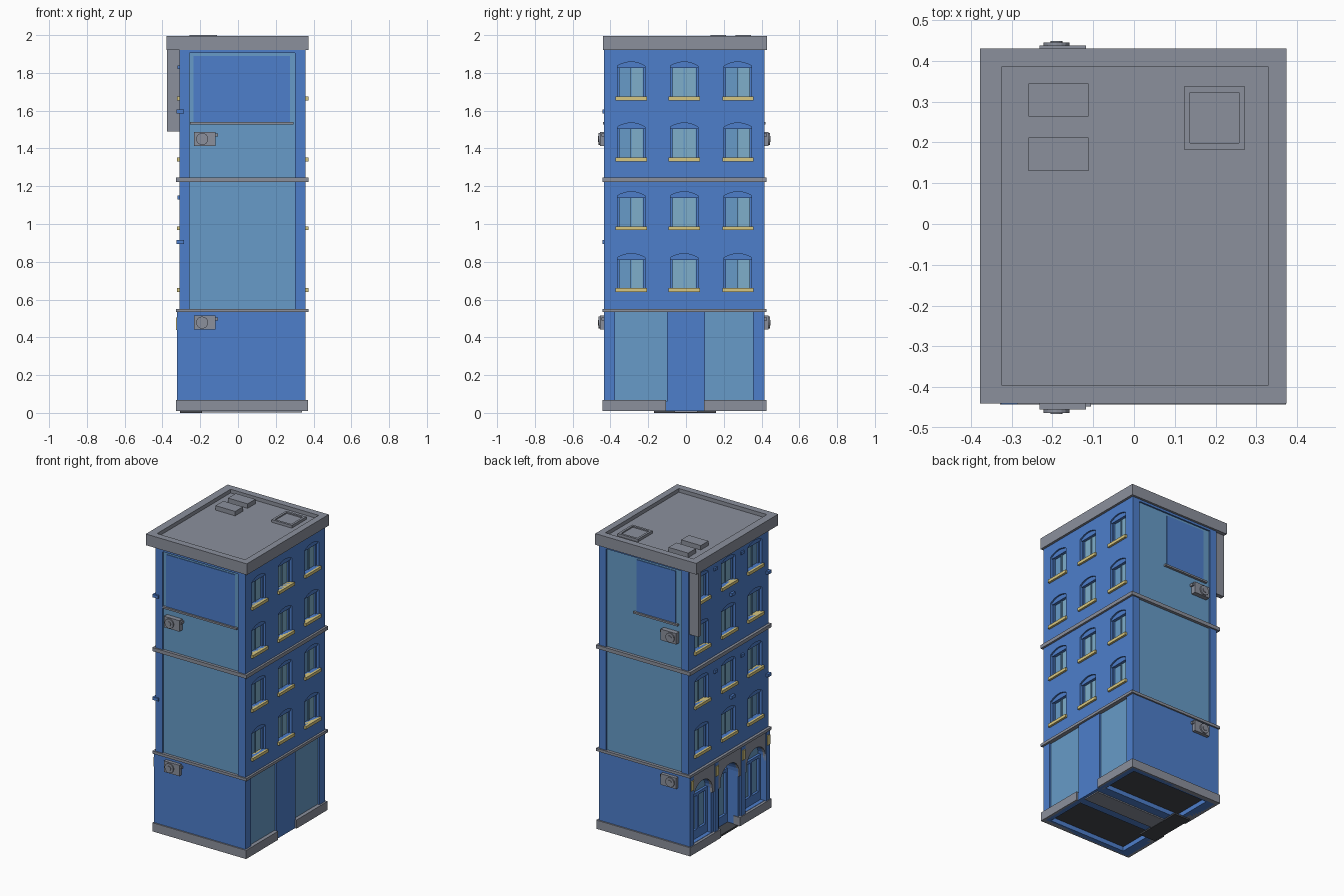
import bpy, bmesh, math
from mathutils import Matrix

if "Cube" in bpy.data.objects:
    bpy.data.objects.remove(bpy.data.objects["Cube"])

COL = {"wall blue": (0.075, 0.21, 0.60), "panel light blue": (0.135, 0.33, 0.58),
       "stone grey": (0.26, 0.28, 0.335), "sill cream": (0.68, 0.57, 0.22),
       "glass pale": (0.21, 0.43, 0.60), "floor dark": (0.06, 0.065, 0.075)}
MATS = {}
for n, c in COL.items():
    MATS[n] = bpy.data.materials.new(n)
    MATS[n].diffuse_color = (*c, 1)
BLUE, LIGHT, GREY, CREAM, PALE, DARK = COL
parts = {}


def bm_of(name, mat):
    return parts.setdefault(name, (bmesh.new(), mat))[0]


def box(name, mat, x0, x1, y0, y1, z0, z1):
    m = Matrix.Translation(((x0 + x1) / 2, (y0 + y1) / 2, (z0 + z1) / 2)) @ \
        Matrix.Diagonal((abs(x1 - x0), abs(y1 - y0), abs(z1 - z0), 1))
    bmesh.ops.create_cube(bm_of(name, mat), size=1, matrix=m)


def arch(name, mat, x0, x1, y, w, z0, zs, zt, rnd=False, n=8):
    """Arch-topped prism, profile in yz, extruded along x."""
    pts = [(y - w / 2, z0), (y + w / 2, z0)]
    for i in range(n + 1):
        if rnd:
            a = math.pi * i / n
            t, h = math.cos(a), math.sin(a)
        else:
            t = 1 - 2 * i / n
            h = 1 - t * t
        pts.append((y + t * w / 2, zs + (zt - zs) * h))
    bm = bm_of(name, mat)
    f = bm.faces.new([bm.verts.new((x0, p, q)) for p, q in pts])
    r = bmesh.ops.extrude_face_region(bm, geom=[f])
    bmesh.ops.translate(bm, vec=(x1 - x0, 0, 0),
                        verts=[v for v in r["geom"] if isinstance(v, bmesh.types.BMVert)])


def disc(name, mat, x, y, z, r, d, seg=16):
    m = Matrix.Translation((x, y, z)) @ Matrix.Rotation(math.pi / 2, 4, 'X')
    bmesh.ops.create_cone(bm_of(name, mat), cap_ends=True, segments=seg,
                          radius1=r, radius2=r, depth=d, matrix=m)


XL, XR, YF, YB = -0.31, 0.358, -0.433, 0.415

# main block
box("building_body", BLUE, XL, XR, YF, YB, 0.01, 1.95)

# upper windows, both facades
for s, xw in ((1, XR), (-1, XL)):
    for r, z in enumerate((1.675, 1.352, 0.988, 0.66)):
        for c, y in enumerate((-0.29, -0.01, 0.275)):
            arch("cutter", BLUE, xw - s * 0.035, xw + s * 0.05, y, 0.146, z, z + 0.162, z + 0.183)
            arch("window_glass", LIGHT, xw - s * 0.036, xw - s * 0.030, y, 0.144, z, z + 0.16, z + 0.18)
            # brighter pane
            w0 = -0.06 if c == 1 else 0.0
            box("window_reflection", PALE, xw - s * 0.031, xw - s * 0.028, y + w0, y + 0.06, z, z + 0.15)
            # frame, centre bar and arched head
            for e in (-1, 1):
                box("window_frame", BLUE, xw - s * 0.034, xw - s * 0.018,
                    y + e * 0.062, y + e * 0.073, z, z + 0.162)
            arch("window_head", BLUE, xw - s * 0.034, xw - s * 0.010, y, 0.146, z + 0.15, z + 0.162, z + 0.183)
            box("window_bar", LIGHT, xw - s * 0.034, xw - s * 0.022, y - 0.004, y + 0.004, z, z + 0.15)
            box("window_sill", CREAM, xw - s * 0.03, xw + s * 0.014, y - 0.083, y + 0.083, z - 0.02, z)

# recessed side panels
for s, yw in ((-1, YF), (1, YB)):
    for z0, z1 in ((0.55, 1.223), (1.245, 1.905)):
        box("cutter", BLUE, -0.258, 0.303, yw - s * 0.014, yw + s * 0.05, z0, z1)
        box("side_panel", LIGHT, -0.258, 0.303, yw - s * 0.016, yw - s * 0.010, z0, z1)
    x0, x1 = (-0.235, 0.275) if s < 0 else (-0.21, 0.08)
    box("painted_patch", BLUE, x0, x1, yw - s * 0.012, yw - s * 0.006, 1.54, 1.89)
    e = 0.02
    box("patch_ledge", GREY, x0 - e, x1 + e, yw - s * 0.012, yw + s * 0.006, 1.528, 1.54)
    # air conditioners with fan, cap and pipe box
    for z in (0.478, 1.45):
        box("air_conditioner", GREY, -0.232, -0.118, yw - s * 0.012, yw + s * 0.022, z - 0.037, z + 0.037)
        disc("air_conditioner_fan", GREY, -0.19, yw + s * 0.024, z, 0.032, 0.012)
        disc("air_conditioner_hub", GREY, -0.19, yw + s * 0.028, z, 0.015, 0.010)
        box("air_conditioner_valve", GREY, -0.128, -0.106, yw - s * 0.012, yw + s * 0.014, z + 0.012, z + 0.028)

# ground floor bays on the plain facade
for y0, y1 in ((-0.375, -0.1), (0.1, 0.355)):
    box("cutter", BLUE, XR - 0.018, XR + 0.05, y0, y1, 0.06, 0.534)
    box("ground_panel", LIGHT, XR - 0.02, XR - 0.013, y0, y1, 0.06, 0.534)

# shop front arches
box("shop_fascia", GREY, XL - 0.008, XL + 0.01, -0.41, 0.39, 0.34, 0.535)
for y in (-0.29, -0.01, 0.275):
    door = y == -0.01
    z0, d = (0.012, 0.10) if door else (0.07, 0.05)
    arch("cutter", BLUE, XL - 0.05, XL + d, y, 0.20, 0.0 if door else z0, 0.37, 0.465, True, 12)
    arch("shop_glass", LIGHT, XL + d - 0.006, XL + d + 0.002, y, 0.198, z0, 0.37, 0.463, True, 12)
    xf, xb = XL + d - 0.022, XL + d
    for e in (-0.09, 0, 0.09):
        box("shop_frame", BLUE, xf, xb, y + e - 0.009, y + e + 0.009, z0, 0.37)
    box("shop_frame", BLUE, xf, xb, y - 0.1, y + 0.1, 0.355, 0.375)
    box("shop_frame", BLUE, xf, xb, y - 0.1, y + 0.1, z0, z0 + 0.06)
for y in (-0.413, -0.15, 0.132, 0.395):
    box("shop_pilaster", BLUE, XL - 0.012, XL + 0.01, y - 0.02, y + 0.02, 0.05, 0.535)
    box("capital", CREAM, XL - 0.018, XL, y - 0.014, y + 0.014, 0.44, 0.505)

# plinth pieces, broken at the doors
for x0, x1 in ((XL - 0.018, XL + 0.03), (XR - 0.03, XR + 0.012)):
    for y0, y1 in ((-0.442, -0.105), (0.095, 0.425)):
        box("plinth", GREY, x0, x1, y0, y1, 0.01, 0.068)
for y0, y1 in ((-0.442, YF + 0.02), (YB - 0.02, 0.425)):
    box("plinth", GREY, XL - 0.018, XR + 0.012, y0, y1, 0.01, 0.068)
box("door_step", DARK, XL + 0.002, -0.19, -0.17, 0.16, 0.0, 0.012)

# hollow underside
for y0, y1 in ((-0.40, -0.12), (0.12, 0.385)):
    box("cutter", BLUE, -0.25, 0.325, y0, y1, -0.02, 0.045)
    box("underside_floor", DARK, -0.25, 0.325, y0, y1, 0.040, 0.048)
box("underside_strip", GREY, -0.19, 0.34, -0.06, 0.06, 0.002, 0.012)

# string courses
for z0, z1 in ((0.533, 0.551), (1.222, 1.246)):
    for x0, x1 in ((XL - 0.018, XL + 0.02), (XR - 0.02, XR + 0.014)):
        box("string_course", GREY, x0, x1, -0.442, 0.425, z0, z1)
    for y0, y1 in ((-0.442, YF + 0.02), (YB - 0.02, 0.425)):
        box("string_course", GREY, XL - 0.018, XR + 0.014, y0, y1, z0, z1)

# roof slab, parapet, vents and hatch
box("roof_slab", GREY, -0.375, 0.371, -0.438, 0.428, 1.92, 1.97)
for a in ((-0.378, -0.325, -0.44, 0.43), (0.33, 0.374, -0.44, 0.43),
          (-0.378, 0.374, -0.44, -0.395), (-0.378, 0.374, 0.385, 0.43)):
    box("parapet", GREY, *a, 1.92, 1.995)
for y0, y1 in ((0.13, 0.212), (0.263, 0.345)):
    box("roof_vent", GREY, -0.258, -0.112, y0, y1, 1.96, 2.0)
for a in ((0.122, 0.137, 0.183, 0.337), (0.257, 0.272, 0.183, 0.337),
          (0.122, 0.272, 0.183, 0.198), (0.122, 0.272, 0.322, 0.337)):
    box("roof_hatch_frame", GREY, *a, 1.96, 1.988)
box("roof_hatch", GREY, 0.137, 0.257, 0.198, 0.322, 1.96, 1.98)

# hanging sign board and wall anchors
box("hanging_board", GREY, -0.376, XL + 0.005, 0.375, 0.405, 1.49, 1.93)
for z in (1.595, 0.905):
    for y in (-0.425, -0.04):
        box("wall_anchor", BLUE, XL - 0.016, XL + 0.025, y - 0.018, y + 0.018, z - 0.01, z + 0.01)
    for y in (-0.15, 0.135):
        box("wall_anchor", BLUE, XL - 0.010, XL + 0.01, y - 0.015, y + 0.015, z + 0.225, z + 0.245)

# make the objects
obs = {}
for name, (bm, mat) in parts.items():
    bmesh.ops.recalc_face_normals(bm, faces=bm.faces)
    me = bpy.data.meshes.new(name)
    bm.to_mesh(me)
    bm.free()
    me.materials.append(MATS[mat])
    obs[name] = bpy.data.objects.new(name, me)
    bpy.context.collection.objects.link(obs[name])

# cut the openings
cut = obs["cutter"]
cut.hide_render = True
for name in ("building_body", "shop_fascia"):
    o = obs[name]
    m = o.modifiers.new("openings", 'BOOLEAN')
    m.operation, m.solver, m.object = 'DIFFERENCE', 'EXACT', cut
    bpy.context.view_layer.objects.active = o
    bpy.ops.object.modifier_apply(modifier=m.name)
bpy.data.objects.remove(cut)

for m in bpy.data.materials:
    if m.users and not m.is_grease_pencil:
        m.use_nodes = True
        m.node_tree.nodes["Principled BSDF"].inputs["Base Color"].default_value = m.diffuse_color
